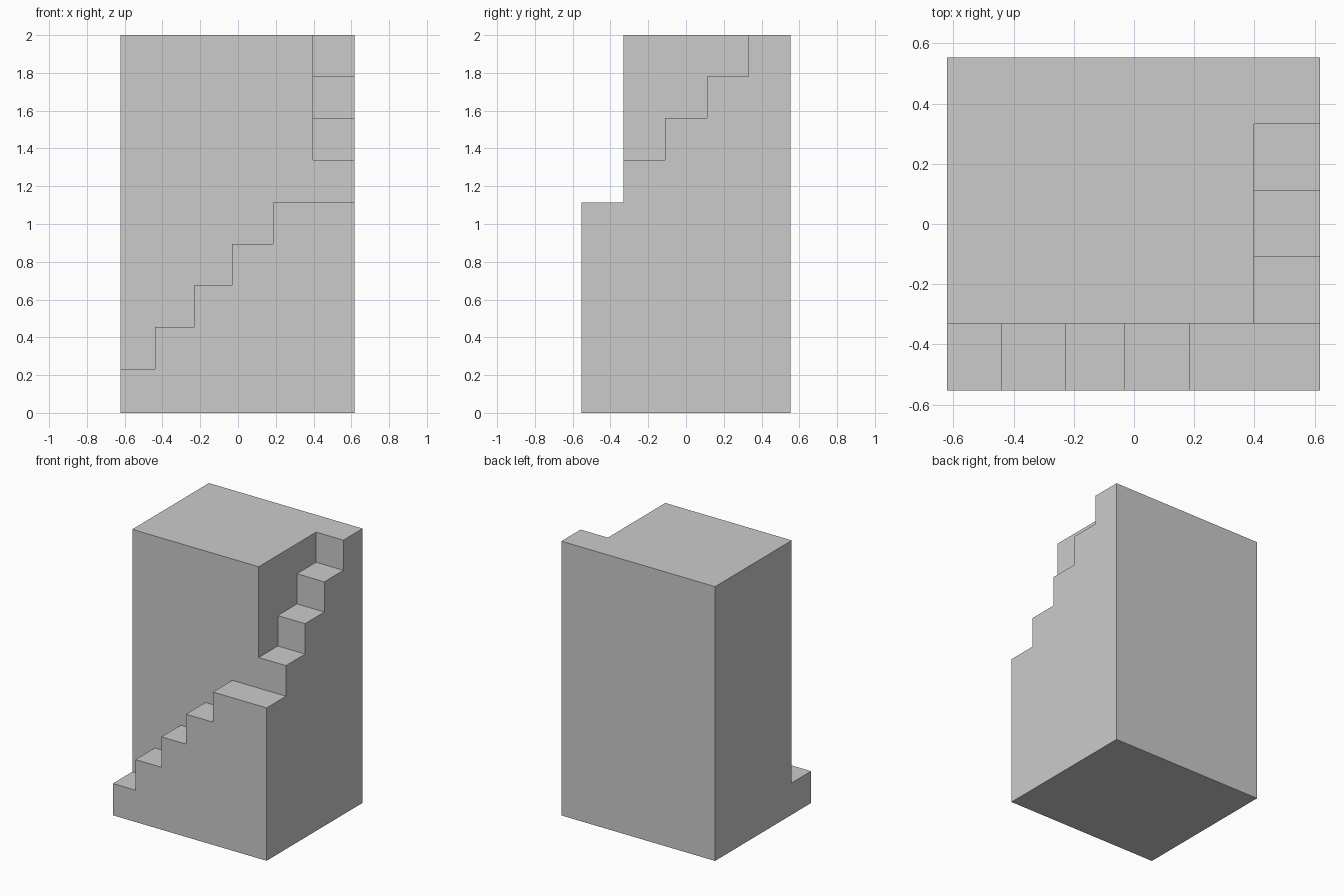
import bpy, bmesh
from mathutils import Vector

if "Cube" in bpy.data.objects:
    bpy.data.objects.remove(bpy.data.objects["Cube"])


def extrude_profile(name, points, direction):
    """Make a closed solid by extruding a planar outline along a vector."""
    bm = bmesh.new()
    face = bm.faces.new([bm.verts.new(p) for p in points])
    ext = bmesh.ops.extrude_face_region(bm, geom=[face], use_keep_orig=True)
    moved = [g for g in ext["geom"] if isinstance(g, bmesh.types.BMVert)]
    bmesh.ops.translate(bm, verts=moved, vec=Vector(direction))
    bmesh.ops.recalc_face_normals(bm, faces=bm.faces)
    mesh = bpy.data.meshes.new(name)
    bm.to_mesh(mesh)
    bm.free()
    obj = bpy.data.objects.new(name, mesh)
    bpy.context.collection.objects.link(obj)
    return obj


def stair_outline(edges, heights):
    """Side outline of a solid stair: edges bound the treads in heights."""
    outline = [(edges[0], 0)]
    for start, end, z in zip(edges, edges[1:], heights):
        outline += [(start, z), (end, z)]
    return outline + [(edges[-1], 0)]


X0, X1, X2 = -0.622, 0.398, 0.618   # left side, inner wall, right side
Y0, Y1, Y2 = -0.553, -0.33, 0.553   # front, inner wall, back

# Main tower block
extrude_profile("main_block",
                [(X0, Y1, 0), (X1, Y1, 0), (X1, Y2, 0), (X0, Y2, 0)],
                (0, 0, 2))

# Lower flight along the front, ending in the corner landing
lower = stair_outline([X0, -0.44, -0.23, -0.032, 0.185, X2],
                      [0.232, 0.455, 0.677, 0.895, 1.115])
extrude_profile("lower_stairs", [(x, Y0, z) for x, z in lower],
                (0, Y1 - Y0, 0))

# Upper flight along the right side, rising to the roof
upper = stair_outline([Y1, -0.11, 0.112, 0.332, Y2],
                      [1.338, 1.56, 1.78, 2.0])
extrude_profile("upper_stairs", [(X1, y, z) for y, z in upper],
                (X2 - X1, 0, 0))
